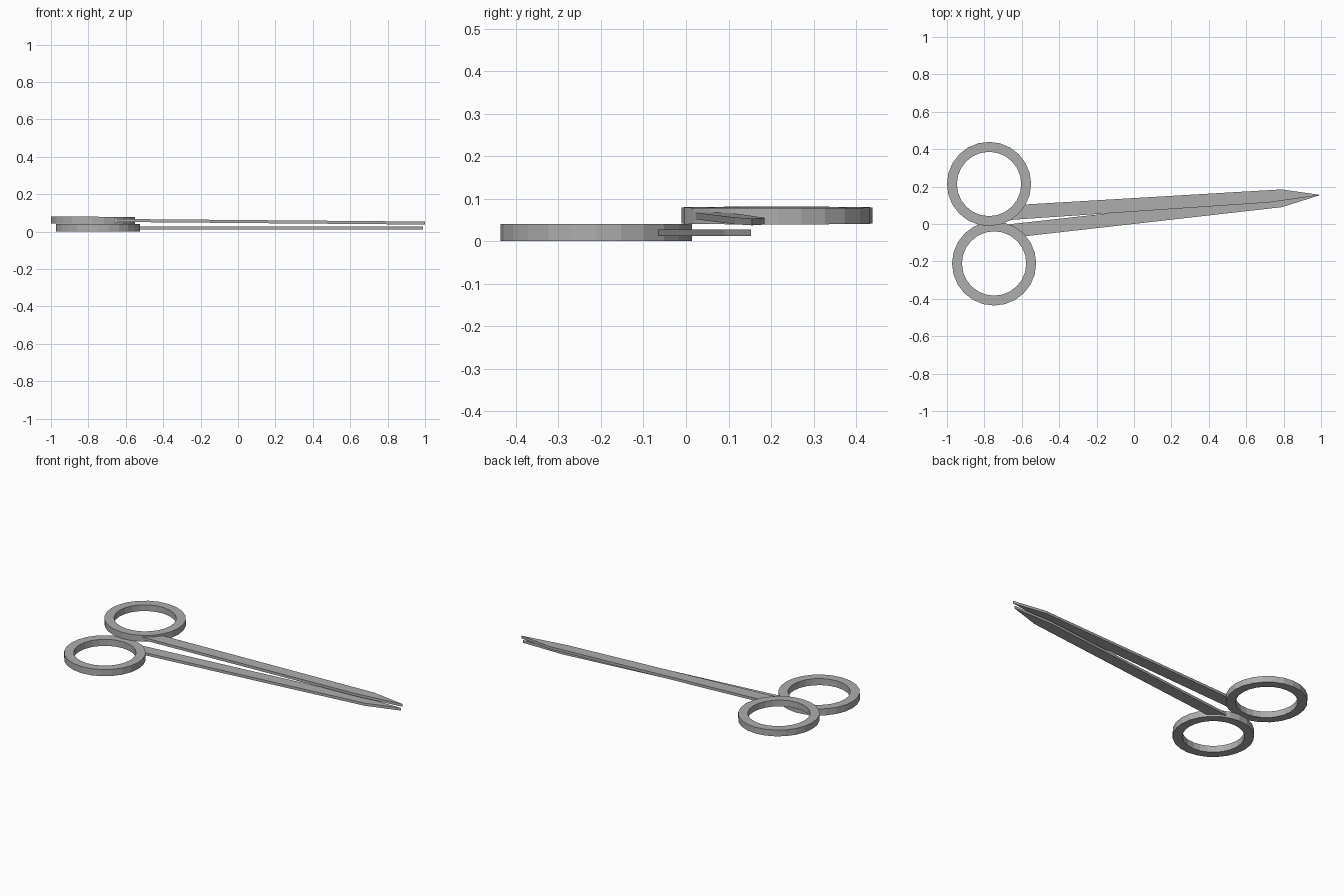
import bpy, bmesh, math

if "Cube" in bpy.data.objects:
    bpy.data.objects.remove(bpy.data.objects["Cube"])

steel = bpy.data.materials.new("steel grey")
steel.diffuse_color = (0.42, 0.42, 0.42, 1)
steel.use_nodes = True
steel.node_tree.nodes["Principled BSDF"].inputs["Base Color"].default_value = steel.diffuse_color


def finish(name, bm):
    bmesh.ops.recalc_face_normals(bm, faces=bm.faces)
    me = bpy.data.meshes.new(name)
    bm.to_mesh(me)
    bm.free()
    me.materials.append(steel)
    ob = bpy.data.objects.new(name, me)
    bpy.context.collection.objects.link(ob)


def extrude_outline(name, points, thick, height):
    """Flat outline given thickness around the centre height height(x)."""
    bm = bmesh.new()
    low = [bm.verts.new((x, y, height(x) - thick / 2)) for x, y in points]
    top = [bm.verts.new((x, y, height(x) + thick / 2)) for x, y in points]
    n = len(points)
    bm.faces.new(low[::-1])
    bm.faces.new(top)
    for i in range(n):
        j = (i + 1) % n
        bm.faces.new((low[i], low[j], top[j], top[i]))
    finish(name, bm)


def ring(name, cx, cy, outer, inner, thick, height, sides=24):
    """Square-section finger ring."""
    bm = bmesh.new()
    section = [(outer, -1), (outer, 1), (inner, 1), (inner, -1)]
    loops = []
    for i in range(sides):
        a = 2 * math.pi * i / sides
        loop = []
        for r, s in section:
            x, y = cx + r * math.cos(a), cy + r * math.sin(a)
            loop.append(bm.verts.new((x, y, height(x) + s * thick / 2)))
        loops.append(loop)
    for i in range(sides):
        a, b = loops[i], loops[(i + 1) % sides]
        for k in range(4):
            m = (k + 1) % 4
            bm.faces.new((a[k], b[k], b[m], a[m]))
    finish(name, bm)


# the upper half leans down slightly towards the tip
def upper(x):
    return 0.0605 - 0.0085 * (x + 0.775)


def lower(x):
    return 0.02


# finger rings
ring("upper_finger_ring", -0.775, 0.214, 0.225, 0.172, 0.038, upper)
ring("lower_finger_ring", -0.748, -0.211, 0.225, 0.172, 0.04, lower)

# blades, with their root ends sunk into the rings
extrude_outline("upper_blade",
                [(-0.69, 0.02), (0.72, 0.115), (1.0, 0.155),
                 (0.79, 0.185), (-0.605, 0.103)], 0.016, upper)
extrude_outline("lower_blade",
                [(-0.605, -0.068), (0.79, 0.09), (0.99, 0.153),
                 (0.72, 0.152), (-0.69, -0.004)], 0.016, lower)
